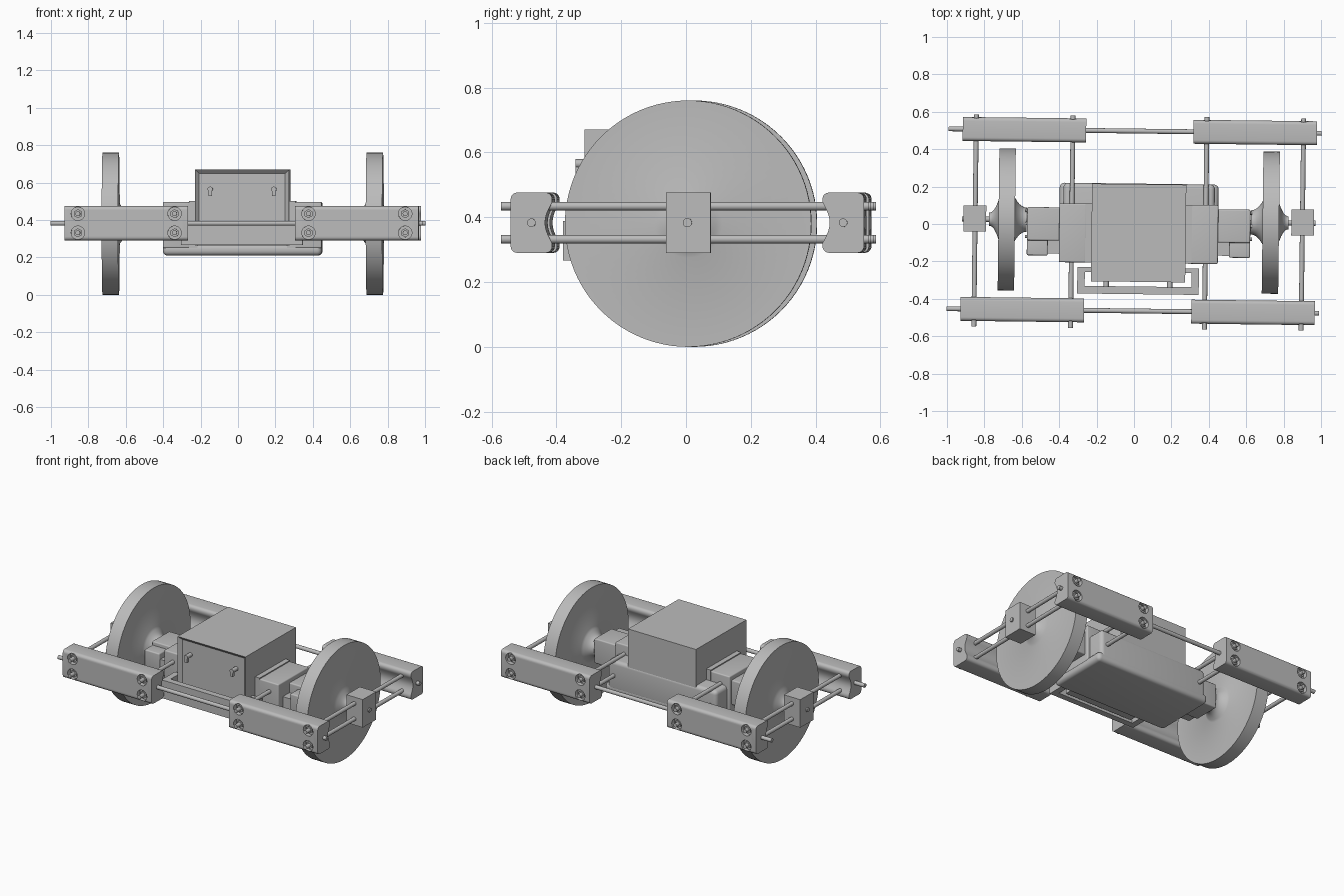
import bpy, bmesh, math
from mathutils import Matrix, Vector

if "Cube" in bpy.data.objects:
    bpy.data.objects.remove(bpy.data.objects["Cube"])

grey = bpy.data.materials.new("plain_grey")
grey.use_nodes = True
grey.diffuse_color = (0.5, 0.5, 0.5, 1)
grey.node_tree.nodes["Principled BSDF"].inputs["Base Color"].default_value = (0.5, 0.5, 0.5, 1)
parts = []
AXLE_Z = 0.383
BAR_Y = 0.481
ROD_Z = (0.332, 0.434)
ROD_X = (0.358, 0.875)
ROD_R = 0.013


def finish(name, bm):
    bmesh.ops.recalc_face_normals(bm, faces=bm.faces[:])
    mesh = bpy.data.meshes.new(name)
    bm.to_mesh(mesh)
    bm.free()
    mesh.materials.append(grey)
    obj = bpy.data.objects.new(name, mesh)
    bpy.context.collection.objects.link(obj)
    parts.append(obj)
    return obj


def box_mesh(x, y, z, bevel=0):
    """Box from three (low, high) ranges with optional rounded edges."""
    bm = bmesh.new()
    bmesh.ops.create_cube(bm, size=1)
    for v in bm.verts:
        v.co = [(r[0] + r[1]) / 2 + c * (r[1] - r[0]) for r, c in zip((x, y, z), v.co)]
    if bevel:
        bmesh.ops.bevel(bm, geom=bm.edges[:], offset=bevel, segments=5, profile=0.5, affect='EDGES')
    return bm


def box(name, x, y, z, bevel=0):
    return finish(name, box_mesh(x, y, z, bevel))


def side_box(name, side, x, y, z, bevel=0):
    return box(name, sorted(side * c for c in x), y, z, bevel)


def lathe(name, axis, profile, center, sides=32):
    """Revolve (distance along axis, radius) points about the x or y axis."""
    bm = bmesh.new()
    direction = Vector((1, 0, 0)) if axis == 'X' else Vector((0, 1, 0))
    verts = [bm.verts.new(direction * t + Vector((0, 0, r))) for t, r in profile]
    edges = [bm.edges.new(pair) for pair in zip(verts, verts[1:])]
    bmesh.ops.spin(bm, geom=verts + edges, cent=(0, 0, 0), axis=direction,
                   angle=math.tau, steps=sides, use_merge=True)
    bmesh.ops.remove_doubles(bm, verts=bm.verts[:], dist=0.0001)
    bmesh.ops.translate(bm, verts=bm.verts[:], vec=center)
    return finish(name, bm)


def rod(name, axis, start, end, radius, center, sides=20):
    return lathe(name, axis, [(start, 0), (start, radius), (end, radius), (end, 0)], center, sides)


def bar_profile():
    """Rounded section with a concave inner side, as (outward, up) points."""
    w, h, r = 0.064, 0.093, 0.02
    points = []
    for sx, sz, first in ((1, 1, 0), (-1, 1, 90)):
        for i in range(6):
            a = math.radians(first + i * 18)
            points.append((sx * (w - r) + r * math.cos(a), sz * (h - r) + r * math.sin(a)))
    hollow = h - r - 0.01
    for i in range(13):
        z = hollow * (1 - i / 6)
        points.append((-w + 0.022 * math.cos(math.pi / 2 * z / hollow), z))
    points += [(y, -z) for y, z in reversed(points[:12])]
    return points


def clamp_bar(name, sx, sy):
    bm = bmesh.new()
    half = 0.33
    face = bm.faces.new([bm.verts.new((sx * 0.617 - half, sy * (BAR_Y + y), AXLE_Z + z))
                         for y, z in bar_profile()])
    result = bmesh.ops.extrude_face_region(bm, geom=[face])
    bmesh.ops.translate(bm, vec=(2 * half, 0, 0),
                        verts=[v for v in result["geom"] if isinstance(v, bmesh.types.BMVert)])
    bar = finish(name, bm)
    # Counterbored holes with a hex nut at the bottom of each
    outer = sy * (BAR_Y + 0.064)
    for x in ROD_X:
        for z in ROD_Z:
            center = (sx * x, outer, z)
            cutter = rod("hole_cutter", 'Y', -0.028, 0.028, 0.036, center, 24)
            cutter.hide_render = True
            parts.remove(cutter)
            mod = bar.modifiers.new("hole", 'BOOLEAN')
            mod.operation = 'DIFFERENCE'
            mod.solver = 'EXACT'
            mod.object = cutter
            bpy.context.view_layer.objects.active = bar
            bpy.ops.object.modifier_apply(modifier=mod.name)
            bpy.data.objects.remove(cutter)
            rod("rod_nut", 'Y', *sorted((-sy * 0.03, -sy * 0.012)), 0.024, center, 6)


# Outer frame: clamp bars, long rods and cross rods
for sy, label in ((-1, "front"), (1, "back")):
    rod(label + "_long_rod", 'X', -1.022, 0.97, ROD_R, (0, sy * BAR_Y, AXLE_Z))
    for sx, side in ((1, "left"), (-1, "right")):
        clamp_bar(f"{label}_{side}_clamp_bar", sx, sy)
for sx in (-1, 1):
    for x in ROD_X:
        for z in ROD_Z:
            rod("cross_rod", 'Y', -0.575, 0.56, ROD_R, (sx * x, 0, z))

# Wheels, axles, bearing blocks and drive motors on each side
flare = [(i / 8, (1 - i / 8) ** 2.2) for i in range(9)]
wheel = [(-0.107, 0), (-0.107, 0.065)]
wheel += [(-0.044 - 0.063 * t, 0.065 + 0.05 * r) for t, r in reversed(flare)][1:]
wheel += [(-0.044, 0.38), (0.044, 0.38)]
wheel += [(0.044 + 0.05 * t, 0.035 + 0.07 * r) for t, r in flare] + [(0.094, 0)]
for sx, side in ((1, "left"), (-1, "right")):
    lathe(side + "_wheel", 'X', [(sx * t, r) for t, r in wheel], (sx * 0.706, 0, 0.38), 96)
    rod(side + "_axle", 'X', *sorted((sx * 0.55, sx * 0.945)), 0.014, (0, 0, AXLE_Z))
    side_box(side + "_bearing_block", sx, (0.816, 0.937), (-0.066, 0.072), (0.29, 0.476))
    side_box(side + "_gearbox", sx, (0.41, 0.597), (-0.11, 0.068), (0.3, 0.465), 0.008)
    side_box(side + "_motor_end", sx, (0.485, 0.597), (-0.19, -0.1), (0.32, 0.44), 0.008)
    side_box(side + "_motor_mount", sx, (0.41, 0.49), (-0.18, -0.1), (0.3, 0.4))
    for y in (-0.09, -0.02, 0.05):
        rod(side + "_gearbox_screw", 'X', *sorted((sx * 0.59, sx * 0.606)), 0.009, (0, y, 0.44), 12)
    side_box(side + "_side_box", sx, (0.28, 0.425), (-0.225, 0.09), (0.25, 0.496), 0.008)
    side_box(side + "_side_box_web", sx, (0.24, 0.285), (-0.225, 0.09), (0.25, 0.502))

# Lower shell and rounded bottom tray
box("lower_shell", (-0.405, 0.405), (-0.2, 0.2), (0.23, 0.43), 0.025)
box("bottom_tray", (-0.425, 0.425), (-0.225, 0.2), (0.21, 0.272), 0.026)

# Upper housing with a recessed front panel
bm = box_mesh((-0.252, 0.252), (-0.325, 0.197), (0.265, 0.671))
bm.faces.ensure_lookup_table()
front = min(bm.faces, key=lambda f: f.calc_center_median().y)
bmesh.ops.inset_individual(bm, faces=[front], thickness=0.03)
bmesh.ops.translate(bm, verts=front.verts[:], vec=(0, 0.02, 0))
finish("upper_housing", bm)
for x in (-0.17, 0.17):
    rod("panel_hook_pin", 'Y', -0.355, -0.3, 0.014, (x, 0, 0.565), 16)
    box("panel_hook_tip", (x - 0.009, x + 0.009), (-0.355, -0.335), (0.53, 0.565))

# Wrap-around bracket in front of the housing
box("bracket_front", (-0.325, 0.325), (-0.391, -0.35), (0.267, 0.388))
for sx in (-1, 1):
    side_box("bracket_arm", sx, (0.285, 0.325), (-0.36, -0.25), (0.267, 0.388))
    side_box("bracket_hook", sx, (0.245, 0.3), (-0.275, -0.25), (0.267, 0.388))

# Smooth the rounded surfaces, then set the slight yaw and final place
bpy.ops.object.select_all(action='DESELECT')
for obj in parts:
    obj.select_set(True)
bpy.context.view_layer.objects.active = parts[0]
bpy.ops.object.shade_smooth_by_angle(angle=math.radians(32))
place = Matrix.Translation((0.0255, 0.0157, 0)) @ Matrix.Rotation(math.radians(-0.7), 4, 'Z')
for obj in parts:
    obj.data.transform(place)
